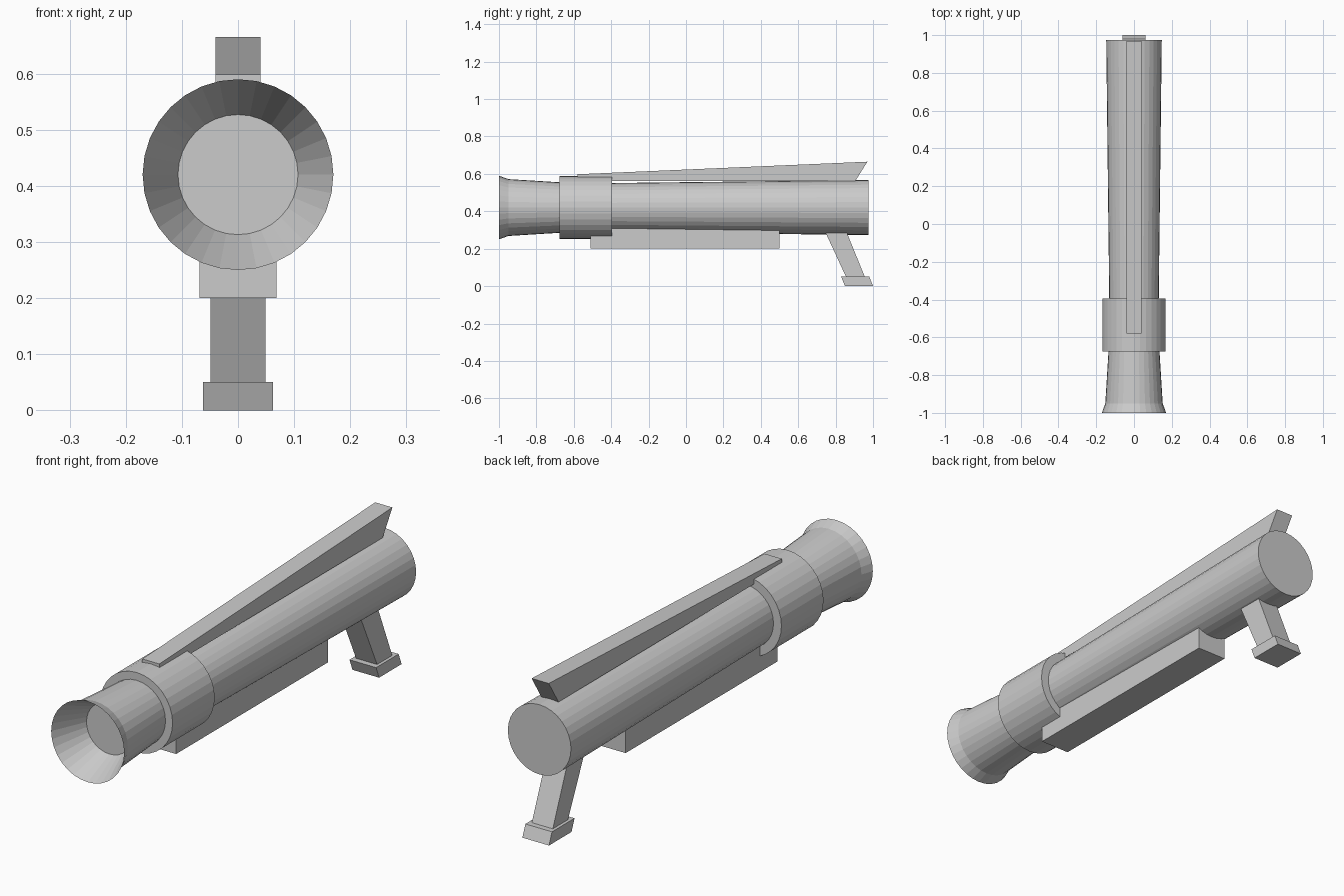
import bpy, bmesh, math

cube = bpy.data.objects.get("Cube")
if cube:
    bpy.data.objects.remove(cube, do_unlink=True)

AXIS_Z = 0.42
SIDES = 32

grey = bpy.data.materials.new("plain grey")
grey.use_nodes = True
colour = (0.6, 0.6, 0.6, 1)
grey.diffuse_color = colour
grey.node_tree.nodes["Principled BSDF"].inputs["Base Color"].default_value = colour


def finish(name, bm):
    bmesh.ops.recalc_face_normals(bm, faces=bm.faces[:])
    mesh = bpy.data.meshes.new(name)
    bm.to_mesh(mesh)
    bm.free()
    mesh.materials.append(grey)
    obj = bpy.data.objects.new(name, mesh)
    bpy.context.collection.objects.link(obj)
    return obj


def turned(name, profile):
    """Revolve (y, radius) points about the barrel axis and cap both ends."""
    bm = bmesh.new()
    rings = []
    for y, r in profile:
        angles = [2 * math.pi * i / SIDES for i in range(SIDES)]
        rings.append([bm.verts.new((r * math.cos(a), y, AXIS_Z + r * math.sin(a)))
                      for a in angles])
    for a, b in zip(rings, rings[1:]):
        for i in range(SIDES):
            j = (i + 1) % SIDES
            bm.faces.new((a[i], a[j], b[j], b[i]))
    bm.faces.new(rings[0])
    bm.faces.new(rings[-1])
    return finish(name, bm)


def slab(name, outline, half_width):
    """Extrude a (y, z) side outline evenly across x."""
    bm = bmesh.new()
    face = bm.faces.new([bm.verts.new((-half_width, y, z)) for y, z in outline])
    moved = bmesh.ops.extrude_face_region(bm, geom=[face])["geom"]
    verts = [v for v in moved if isinstance(v, bmesh.types.BMVert)]
    bmesh.ops.translate(bm, verts=verts, vec=(2 * half_width, 0, 0))
    return finish(name, bm)


# Barrel with funnel mouth, flared lip and closed back
turned("barrel", [(-0.855, 0.107), (-1, 0.17), (-0.95, 0.152), (-0.675, 0.135),
                  (-0.395, 0.131), (0.975, 0.147)])

# Thick collar behind the mouth
turned("collar", [(-0.675, 0.168), (-0.395, 0.168)])

# Long wedge on top
slab("top_fin", [(-0.58, 0.562), (-0.58, 0.598), (0.97, 0.665), (0.905, 0.562)], 0.04)

# Box rail underneath
slab("under_rail", [(-0.51, 0.2), (0.5, 0.2), (0.5, 0.31), (-0.51, 0.31)], 0.069)

# Slanted rear leg and its foot
slab("rear_leg", [(0.86, 0.04), (0.96, 0.04), (0.85, 0.31), (0.735, 0.31)], 0.049)
slab("rear_foot", [(0.85, 0), (1, 0), (0.98, 0.05), (0.83, 0.05)], 0.062)
